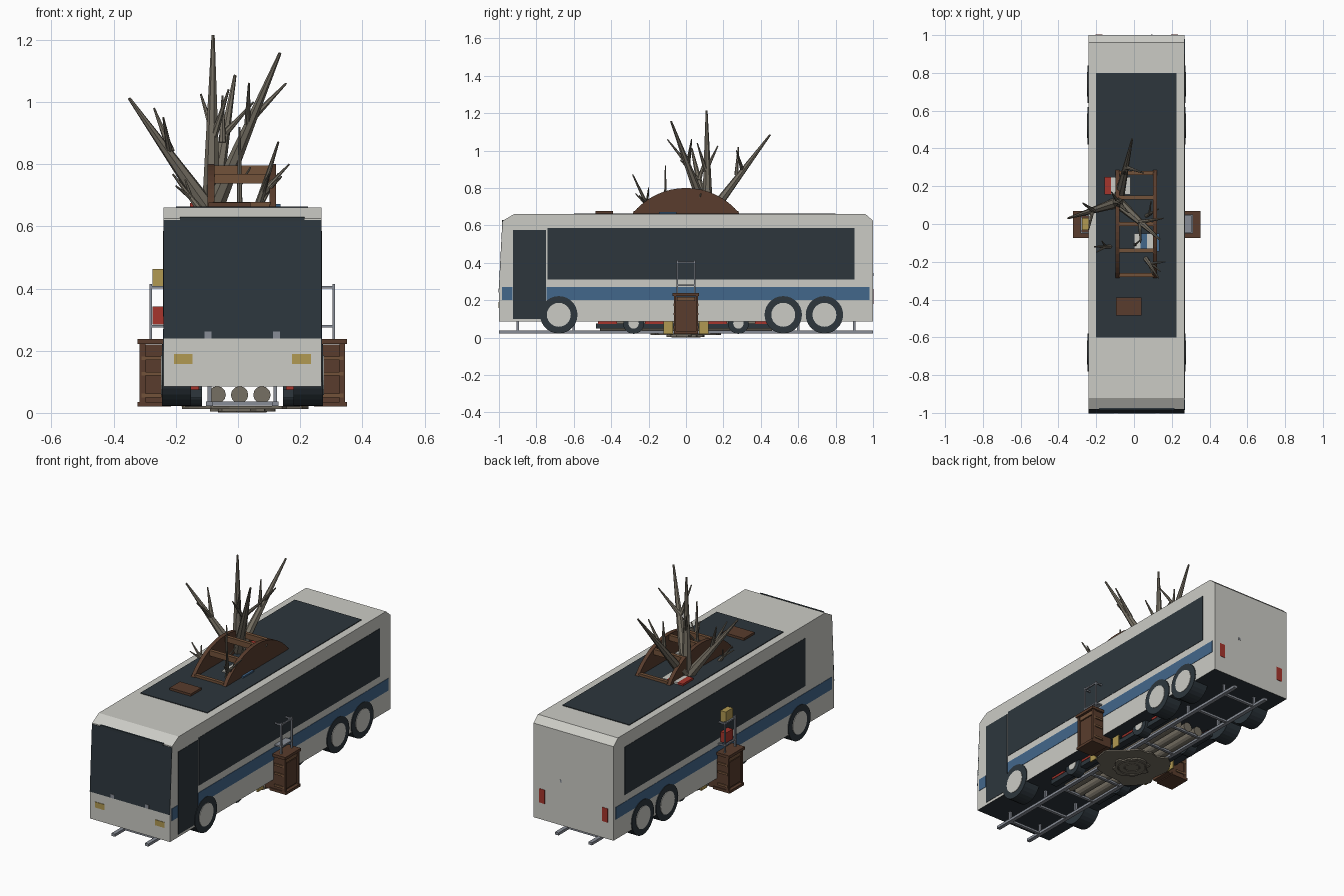
import bpy, bmesh, math, random
from mathutils import Vector

random.seed(4)
C, HW = 0.014, 0.254          # centre line and half width of the coach


def mat(name, r, g, b):
    m = bpy.data.materials.new(name)
    m.diffuse_color = (r, g, b, 1)
    return m


WHITE = mat("off white", 0.60, 0.60, 0.56)
DARK = mat("dark slate", 0.026, 0.037, 0.046)
BLUE = mat("stripe blue", 0.055, 0.135, 0.26)
BROWN = mat("dark wood", 0.10, 0.046, 0.026)
WOOD = mat("light wood", 0.17, 0.085, 0.042)
BARK = mat("grey bark", 0.18, 0.16, 0.125)
GOLD = mat("gold", 0.44, 0.32, 0.085)
RED = mat("red", 0.38, 0.035, 0.025)
GREY = mat("steel grey", 0.25, 0.27, 0.31)


def finish(name, bm, *mats):
    bmesh.ops.recalc_face_normals(bm, faces=bm.faces)
    me = bpy.data.meshes.new(name)
    bm.to_mesh(me)
    bm.free()
    for m in mats:
        me.materials.append(m)
    ob = bpy.data.objects.new(name, me)
    bpy.context.collection.objects.link(ob)
    return ob


def box(name, m, x0, x1, y0, y1, z0, z1):
    bm = bmesh.new()
    bmesh.ops.create_cube(bm, size=1)
    for v in bm.verts:
        v.co = ((x0 + x1) / 2 + v.co.x * (x1 - x0), (y0 + y1) / 2 + v.co.y * (y1 - y0),
                (z0 + z1) / 2 + v.co.z * (z1 - z0))
    return finish(name, bm, m)


def prism(name, pts, x0, x1, *mats):
    """Extrude a (y, z) outline along x."""
    bm = bmesh.new()
    a = [bm.verts.new((x0, y, z)) for y, z in pts]
    b = [bm.verts.new((x1, y, z)) for y, z in pts]
    bm.faces.new(a)
    bm.faces.new(b)
    for i in range(len(pts)):
        j = (i + 1) % len(pts)
        bm.faces.new((a[i], a[j], b[j], b[i]))
    return finish(name, bm, *mats)


def cone(name, m, p0, p1, r0, r1, n=8):
    p0, p1 = Vector(p0), Vector(p1)
    d = p1 - p0
    bm = bmesh.new()
    bmesh.ops.create_cone(bm, cap_ends=True, segments=n, radius1=r0, radius2=r1, depth=d.length)
    ob = finish(name, bm, m)
    ob.location = (p0 + p1) / 2
    ob.rotation_euler = d.to_track_quat('Z', 'Y').to_euler()
    return ob


# Coach shell with dark floor
shell = prism("coach_body", [(-1, 0.085), (-1, 0.24), (-0.98, 0.625), (-0.92, 0.66), (0.96, 0.66),
                             (1, 0.625), (1, 0.085)], C - HW, C + HW, WHITE, DARK)
for p in shell.data.polygons:
    p.material_index = 1 if p.normal.z < -0.9 else 0

# Windscreen, sill, wipers, lamps
prism("windscreen", [(-1.002, 0.24), (-0.982, 0.62), (-0.976, 0.62), (-0.996, 0.24)], C - HW, C + HW, DARK)
box("windscreen_top", DARK, C - 0.2, C + 0.2, -0.984, -0.975, 0.615, 0.63)
for s in (-1, 1):
    box("wiper_mount", GREY, C + s * 0.11 - 0.011, C + s * 0.11 + 0.011, -1.003, -0.99, 0.24, 0.262)
    box("headlamp", GOLD, C + s * 0.19 - 0.03, C + s * 0.19 + 0.03, -1.003, -0.997, 0.158, 0.19)
    box("tail_lamp", RED, C + s * 0.2 - 0.018, C + s * 0.2 + 0.018, 0.997, 1.002, 0.18, 0.26)
box("rear_latch", GREY, C + 0.075, C + 0.085, 0.998, 1.002, 0.33, 0.345)

# Side windows, stripe, door, wheels
for s in (-1, 1):
    xs = sorted((C + s * (HW - 0.003), C + s * (HW + 0.002)))
    box("side_window", DARK, *xs, -0.74, 0.9, 0.31, 0.585)
    box("side_stripe", BLUE, *xs, -0.745 if s > 0 else -0.98, 0.98, 0.2, 0.27)
    if s > 0:
        box("door", DARK, *xs, -0.925, -0.748, 0.1, 0.575)
        box("front_stripe", BLUE, *xs, -0.985, -0.928, 0.2, 0.27)
    for y in (-0.68, 0.52, 0.74):
        cone("tyre", DARK, (C + s * 0.165, y, 0.122), (C + s * 0.259, y, 0.122), 0.1, 0.1, 28)
        cone("hub", WHITE, (C + s * 0.25, y, 0.122), (C + s * 0.262, y, 0.122), 0.064, 0.064, 24)

# Roof panel and things lying on it
box("roof_panel", DARK, -0.2, 0.225, -0.6, 0.8, 0.657, 0.664)
box("roof_crate", BROWN, -0.095, 0.04, -0.485, -0.39, 0.66, 0.677)
for i in range(4):
    x = -0.155 + i * 0.034
    box("red_striped_cloth", (RED, WHITE)[i % 2], x, x + 0.034, 0.155, 0.25, 0.66, 0.675)
    x = 0.0 + i * 0.034
    box("blue_striped_cloth", (WHITE, BLUE)[i % 2], x, x + 0.034, -0.145, -0.05, 0.66, 0.672)

# Arched wooden bridge on the roof
R, ZC = 0.368, 0.432
arc = [(R * math.sin(t), ZC + R * math.cos(t)) for t in [math.radians(-51.5 + i * 103 / 16) for i in range(17)]]
for x in (-0.098, 0.101):
    prism("bridge_side", arc, x, x + 0.022, BROWN)
for y in (-0.27, -0.14, 0, 0.14, 0.27):
    z = ZC + math.sqrt(R * R - y * y)
    box("bridge_plank", WOOD, -0.08, 0.105, y - 0.01, y + 0.01, z - 0.035, z - 0.004)

# Bare tree: limbs with twigs (base, tip, radius)
B = (-0.085, 0.115, 0.64)
limbs = [(B, (-0.08, 0.11, 1.215), 0.032), (B, (-0.35, 0.03, 1.012), 0.03),
         (B, (-0.01, 0.45, 1.085), 0.03), (B, (0.135, -0.08, 1.157), 0.032),
         ((-0.215, 0.07, 0.84), (-0.27, 0.11, 0.98), 0.013), ((-0.22, 0.07, 0.84), (-0.24, -0.03, 0.95), 0.011),
         ((0.03, 0.01, 0.93), (0.155, 0.03, 1.06), 0.013), ((0.03, 0.02, 0.91), (0.035, -0.1, 1.06), 0.012),
         ((-0.05, 0.27, 0.87), (-0.05, 0.28, 1.02), 0.012), ((-0.04, 0.3, 0.9), (0.05, 0.27, 1.0), 0.011),
         ((-0.08, 0.11, 0.9), (-0.12, 0.17, 1.025), 0.012), ((-0.08, 0.11, 0.88), (-0.03, 0.06, 1.04), 0.013),
         # saplings
         ((0.06, -0.18, 0.65), (0.13, -0.285, 0.872), 0.014), ((0.08, -0.21, 0.71), (0.165, -0.2, 0.8), 0.009),
         ((0.08, -0.21, 0.71), (0.1, -0.27, 0.77), 0.008), ((0.08, -0.2, 0.7), (0.14, -0.25, 0.76), 0.008),
         ((0.005, -0.11, 0.65), (0.005, -0.11, 0.92), 0.01), ((0.005, -0.11, 0.73), (0.04, -0.08, 0.79), 0.006),
         ((-0.12, -0.12, 0.65), (-0.21, -0.12, 0.768), 0.012), ((-0.15, -0.12, 0.69), (-0.2, -0.15, 0.73), 0.007),
         ((-0.15, -0.12, 0.69), (-0.17, -0.09, 0.75), 0.007),
         ((0.06, 0.04, 0.65), (0.13, 0.08, 0.77), 0.011), ((0.08, 0.05, 0.69), (0.09, 0.12, 0.75), 0.007)]
for a, b, r in limbs:
    cone("tree_limb", BARK, a, b, r, 0.1 * r + 0.002, 7)

# Wooden cabinets and steel racks on both flanks
for s in (-1, 1):
    def part(name, m, d0, d1, *yz):
        xs = sorted((C + s * d0, C + s * d1))
        return box(name, m, *xs, *yz)
    part("cabinet", BROWN, 0.2, 0.318, -0.06, 0.06, 0.025, 0.22)
    part("cabinet_top", BROWN, 0.23, 0.337, -0.073, 0.07, 0.222, 0.238)
    part("cabinet_base", BROWN, 0.23, 0.337, -0.065, 0.065, 0.02, 0.035)
    for y in (-0.065, 0.053):
        part("cabinet_post", BROWN, 0.312, 0.33, y, y + 0.012, 0.02, 0.225)
    part("cabinet_door", BROWN, 0.315, 0.325, -0.048, 0.048, 0.045, 0.19)
    part("cabinet_drawer", WOOD, 0.315, 0.327, -0.048, 0.048, 0.195, 0.218)
    for y in (-0.066, 0.06):
        for z in (0.05, 0.12, 0.17):
            part("cabinet_slat", WOOD, 0.26, 0.325, y, y + 0.006, z, z + 0.012)
    for y in (-0.051, 0.043):
        part("rack_post", GREY, 0.29, 0.298, y, y + 0.008, 0.238, 0.415)
        for z in (0.275, 0.4):
            part("rack_arm", GREY, 0.25, 0.296, y, y + 0.008, z, z + 0.008)
    for z in (0.275, 0.4):
        part("rack_bar", GREY, 0.29, 0.298, -0.05, 0.05, z, z + 0.008)
    if s > 0:
        part("rack_seat", GREY, 0.25, 0.293, -0.048, 0.048, 0.277, 0.283)
    else:
        part("gold_box", GOLD, 0.25, 0.289, -0.032, 0.032, 0.4, 0.463)
        part("red_box", RED, 0.25, 0.289, -0.032, 0.032, 0.284, 0.342)
    # Under-floor rails, plates, small cart wheels
    part("chassis_rail", GREY, 0.095, 0.117, -1, 1, 0.022, 0.037)
    for y in (-0.9, -0.6, 0.6, 0.9):
        part("rail_post", GREY, 0.1, 0.112, y - 0.006, y + 0.006, 0.035, 0.09)
    for y in (-0.095, 0.095):
        part("gold_plate", GOLD, 0.188, 0.196, y - 0.025, y + 0.025, 0.02, 0.09)
    part("cart_sill", DARK, 0.13, 0.17, -0.48, 0.48, 0.048, 0.075)
    for y in (-0.42, -0.17, 0.17, 0.42):
        part("cart_panel", RED, 0.14, 0.173, y - 0.05, y + 0.05, 0.073, 0.088)
    for y in (-0.28, 0.28):
        cone("cart_wheel", DARK, (C + s * 0.13, y, 0.076), (C + s * 0.185, y, 0.076), 0.056, 0.056, 20)
        cone("cart_hub", WHITE, (C + s * 0.18, y, 0.076), (C + s * 0.188, y, 0.076), 0.028, 0.028, 16)
for i in range(9):
    y = -0.9 + i * 0.225
    box("rail_cross", GREY, C - 0.115, C + 0.115, y - 0.008, y + 0.008, 0.024, 0.036)

# Logs between the rails
for i in (-1, 0, 1):
    cone("log", BARK, (C - 0.009 + i * 0.072, -0.46, 0.058), (C - 0.009 + i * 0.072, 0.46, 0.058), 0.028, 0.028, 12)

# Ragged mat and rings at the very bottom
for name, r, z0, z1 in (("ragged_mat", 0.2, 0.013, 0.022), ("inner_mat", 0.1, 0.004, 0.015)):
    bm = bmesh.new()
    bmesh.ops.create_cone(bm, cap_ends=True, segments=26, radius1=1, radius2=1, depth=1)
    for k in range(26):
        f = r * random.uniform(0.8, 1.1)
        a = math.tau * k / 26
        for v in bm.verts:
            if (v.co.xy - Vector((math.sin(a), math.cos(a)))).length < 0.01:
                v.co.x, v.co.y = C + f * math.sin(a), f * math.cos(a)
                v.co.z = z1 if v.co.z > 0 else z0
    finish(name, bm, BARK)
for r in (0.04, 0.075):
    bpy.ops.mesh.primitive_torus_add(location=(C, 0, 0.004), major_radius=r, minor_radius=0.004,
                                     major_segments=24, minor_segments=6)
    ring = bpy.context.object
    ring.name = "mat_ring"
    ring.data.materials.append(BARK)
